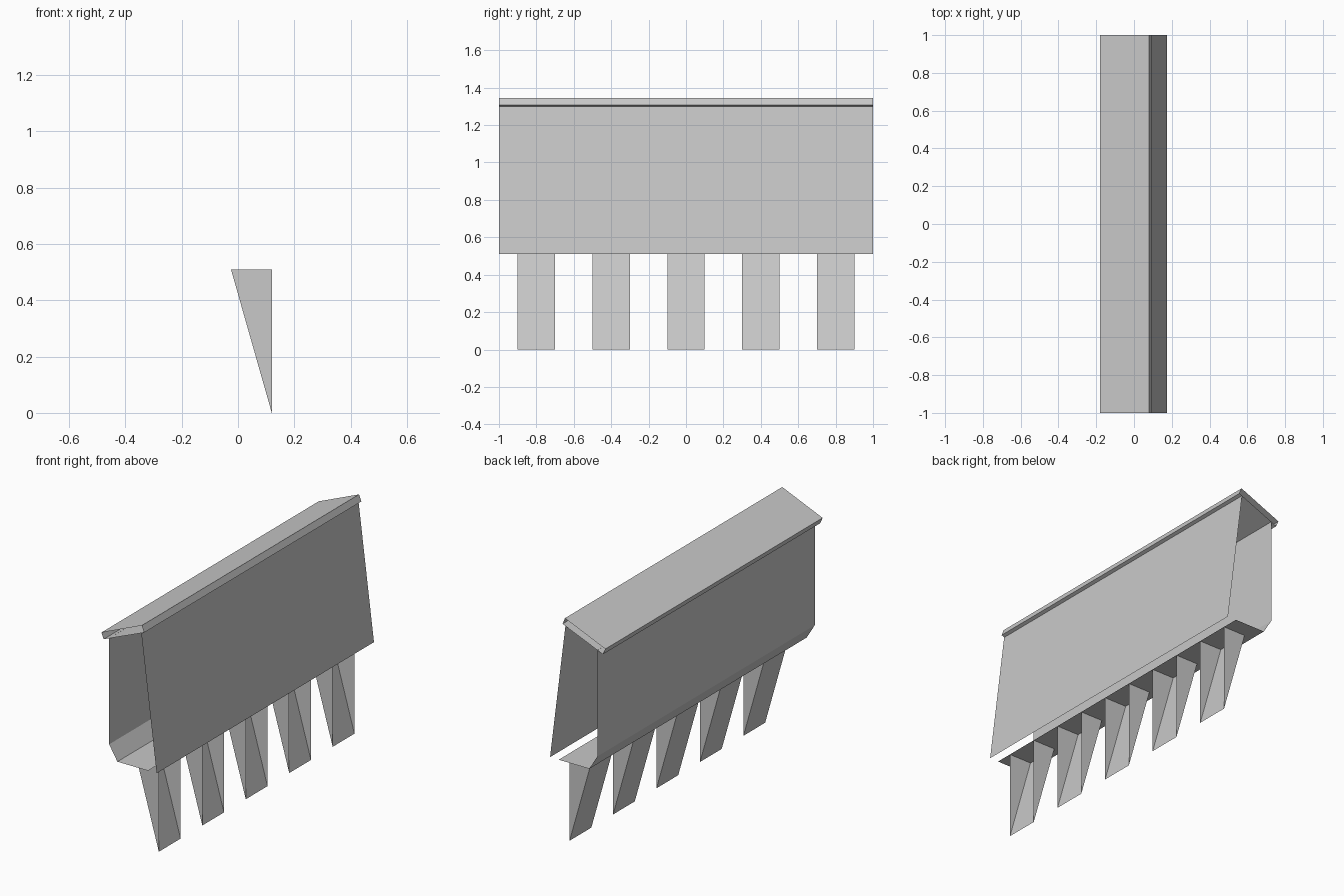
import bpy
import bmesh

cube = bpy.data.objects.get("Cube")
if cube:
    bpy.data.objects.remove(cube, do_unlink=True)

grey = bpy.data.materials.new("plain_grey")
grey.use_nodes = True
colour = (0.58, 0.58, 0.58, 1)
grey.diffuse_color = colour
grey.node_tree.nodes["Principled BSDF"].inputs["Base Color"].default_value = colour


def sheet(name, profile, y0, y1, closed=False, capped=False):
    """Sweep an (x, z) profile along y as a thin, open sheet."""
    bm = bmesh.new()
    front = [bm.verts.new((x, y0, z)) for x, z in profile]
    back = [bm.verts.new((x, y1, z)) for x, z in profile]
    count = len(profile)
    for i in range(count if closed else count - 1):
        j = (i + 1) % count
        bm.faces.new((front[i], front[j], back[j], back[i]))
    if capped:
        bm.faces.new(front[::-1])
        bm.faces.new(back)
    mesh = bpy.data.meshes.new(name)
    bm.to_mesh(mesh)
    bm.free()
    mesh.materials.append(grey)
    obj = bpy.data.objects.new(name, mesh)
    bpy.context.collection.objects.link(obj)
    return obj


# Sloping hollow lid, open at both ends
sheet("lid", [(-0.165, 1.2), (-0.18, 1.235), (0.08, 1.345), (0.095, 1.308)],
      -1, 1, closed=True)

# Leaning front panel
sheet("front_panel", [(0.077, 1.3), (0.176, 0.51)], -1, 1)

# Floor, chamfer and upright back panel
sheet("floor_and_back_panel",
      [(0.12, 0.51), (-0.077, 0.51), (-0.13, 0.597), (-0.13, 1.215)], -1, 1)

# Five tapered brackets, open on the vertical side and top
bracket = [(0.12, 0), (-0.025, 0.51), (0.12, 0.51)]
for n in range(5):
    y = -0.8 + 0.4 * n
    obj = sheet(f"bracket_{n + 1}", bracket, y - 0.1, y + 0.1, capped=True)
